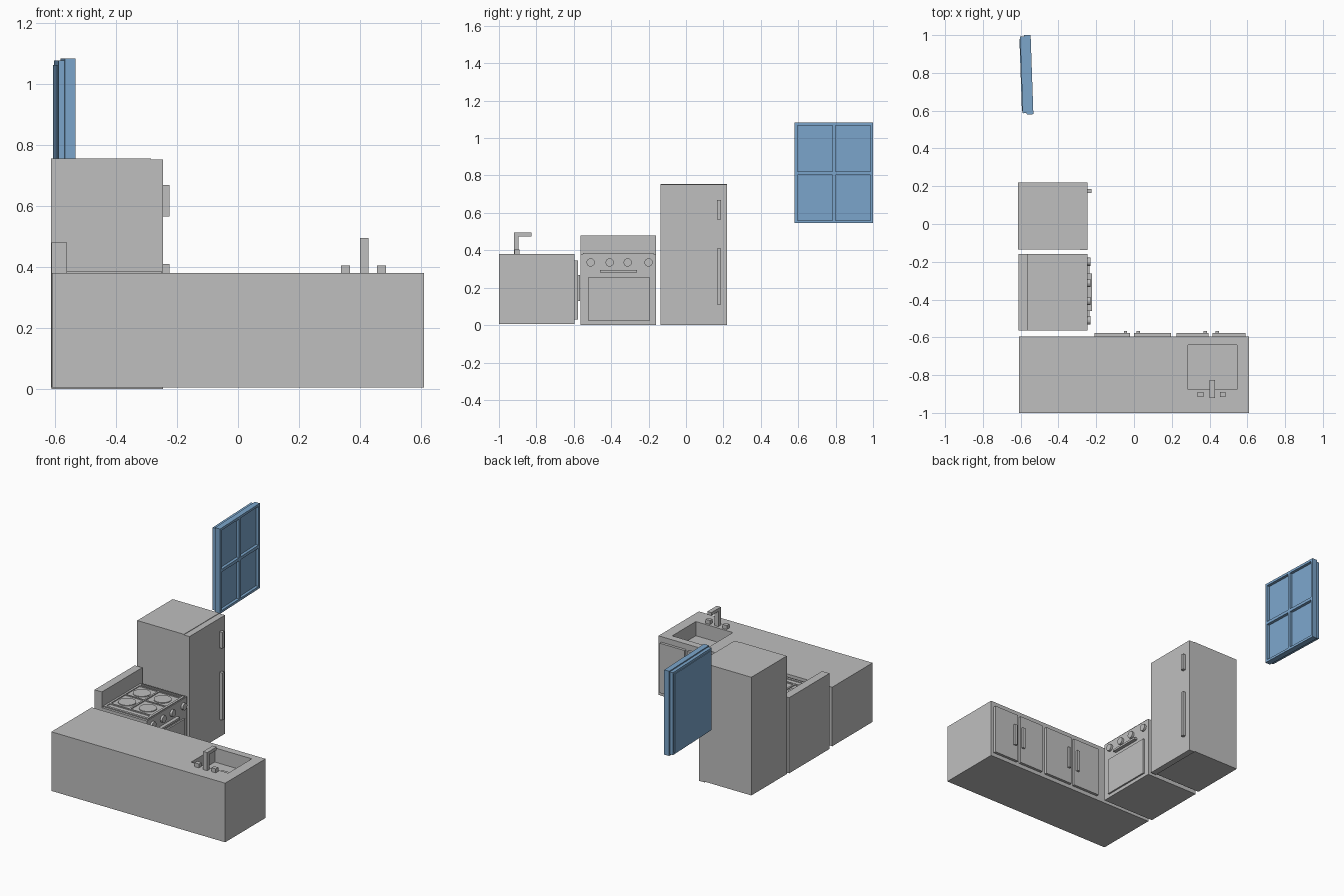
import bpy, bmesh, math
from mathutils import Matrix, Vector

if "Cube" in bpy.data.objects:
    bpy.data.objects.remove(bpy.data.objects["Cube"], do_unlink=True)


def material(name, rgb):
    m = bpy.data.materials.new(name)
    m.use_nodes = True
    m.diffuse_color = (*rgb, 1)
    m.node_tree.nodes["Principled BSDF"].inputs["Base Color"].default_value = (*rgb, 1)
    return m


GREY = material("light_grey", (0.52, 0.52, 0.52))
BLUE = material("window_blue", (0.2, 0.38, 0.6))


def add_box(bm, x, y, z):
    """Add a box given its (low, high) range on each axis."""
    mid = Vector([(a + b) / 2 for a, b in (x, y, z)])
    size = [b - a for a, b in (x, y, z)]
    bmesh.ops.create_cube(bm, size=1, matrix=Matrix.Translation(mid) @ Matrix.Diagonal((*size, 1)))


def finish(name, bm, mat):
    me = bpy.data.meshes.new(name)
    bm.to_mesh(me)
    bm.free()
    me.materials.append(mat)
    ob = bpy.data.objects.new(name, me)
    bpy.context.collection.objects.link(ob)
    return ob


def boxes(name, ranges, mat=GREY):
    bm = bmesh.new()
    for r in ranges:
        add_box(bm, *r)
    return finish(name, bm, mat)


def disc(name, centre, radius, depth, axis="Z", sides=16):
    bm = bmesh.new()
    turn = Matrix.Rotation(math.pi / 2, 4, "Y") if axis == "X" else Matrix()
    bmesh.ops.create_cone(bm, cap_ends=True, segments=sides, radius1=radius, radius2=radius,
                          depth=depth, matrix=Matrix.Translation(centre) @ turn)
    return finish(name, bm, GREY)


def carve(ob, ranges):
    """Cut boxes out of an object and keep the result as its mesh."""
    cutter = boxes("cutter", ranges, ob.data.materials[0])
    cutter.hide_render = True
    mod = ob.modifiers.new("cut", "BOOLEAN")
    mod.operation = "DIFFERENCE"
    mod.solver = "EXACT"
    mod.object = cutter
    bpy.context.view_layer.update()
    deps = bpy.context.evaluated_depsgraph_get()
    mesh = bpy.data.meshes.new_from_object(ob.evaluated_get(deps))
    ob.modifiers.clear()
    ob.data = mesh
    bpy.data.objects.remove(cutter, do_unlink=True)


# Counter with sink basin
counter = boxes("counter", [((-0.61, 0.61), (-1, -0.595), (0.005, 0.38))])
carve(counter, [((0.285, 0.545), (-0.877, -0.64), (0.29, 0.5))])
disc("sink_drain", (0.415, -0.745, 0.291), 0.035, 0.006)

# Tap
boxes("tap_post", [((0.4, 0.428), (-0.92, -0.895), (0.38, 0.475))])
boxes("tap_spout", [((0.4, 0.428), (-0.92, -0.825), (0.475, 0.495))])
for side, x in (("right", 0.352), ("left", 0.47)):
    boxes("tap_handle_" + side, [((x - 0.015, x + 0.015), (-0.916, -0.89), (0.38, 0.405))])

# Cupboard doors and pulls
doors = [(-0.21, -0.02, -0.045), (0, 0.195, 0.022), (0.225, 0.395, 0.378), (0.415, 0.59, 0.44)]
for i, (x0, x1, pull) in enumerate(doors, 1):
    boxes(f"cupboard_door_{i}", [((x0, x1), (-0.595, -0.578), (0.03, 0.345))])
    boxes(f"cupboard_pull_{i}", [((pull - 0.009, pull + 0.009), (-0.578, -0.566), (0.13, 0.268))])

# Oven body and back panel
boxes("oven_body", [((-0.612, -0.245), (-0.565, -0.16), (0, 0.38))])
boxes("oven_back_panel", [((-0.612, -0.56), (-0.565, -0.16), (0.38, 0.48))])

# Cooktop plate with four burner wells and two end slots
hob = boxes("cooktop", [((-0.56, -0.25), (-0.55, -0.175), (0.375, 0.386))])
wells_x = [(-0.547, -0.42), (-0.409, -0.265)]
wells_y = [(-0.492, -0.35), (-0.343, -0.205)]
wells = [(x, y, (0.379, 0.4)) for x in wells_x for y in wells_y]
slots = [((-0.547, -0.265), y, (0.381, 0.4)) for y in ((-0.535, -0.503), (-0.197, -0.183))]
carve(hob, wells + slots)
for i, (x, y, z) in enumerate(wells, 1):
    disc(f"burner_{i}", (sum(x) / 2, sum(y) / 2, 0.381), 0.052, 0.007)

# Oven door, handle and knobs
boxes("oven_door", [((-0.245, -0.235), (-0.522, -0.195), (0.022, 0.256))])
boxes("oven_handle", [((-0.245, -0.223), (-0.46, -0.262), (0.281, 0.294))])
for i, y in enumerate((-0.51, -0.408, -0.312, -0.2), 1):
    disc(f"oven_knob_{i}", (-0.24, y, 0.335), 0.022, 0.018, "X")

# Fridge
boxes("fridge_body", [((-0.613, -0.285), (-0.135, 0.22), (0.005, 0.755))])
boxes("fridge_door", [((-0.285, -0.245), (-0.137, 0.22), (0, 0.752))])
for name, z in (("upper", (0.565, 0.668)), ("lower", (0.11, 0.41))):
    boxes("fridge_handle_" + name, [((-0.245, -0.225), (0.165, 0.186), z)])

# Window frame with four recessed panes and a stepped backing, turned slightly
frame = boxes("window_frame", [((-0.005, 0.03), (-0.21, 0.21), (0.545, 1.083))], BLUE)
panes_y = [(-0.196, -0.008), (0.008, 0.196)]
panes_z = [(0.56, 0.803), (0.822, 1.068)]
carve(frame, [((0.012, 0.1), y, z) for y in panes_y for z in panes_z])
backing = boxes("window_backing", [((-0.026, -0.005), (-0.203, 0.203), (0.553, 1.076)),
                                   ((-0.03, -0.026), (-0.19, 0.19), (0.566, 1.062))], BLUE)
for ob in (frame, backing):
    ob.location = (-0.57, 0.79, 0)
    ob.rotation_euler.z = math.radians(2)
